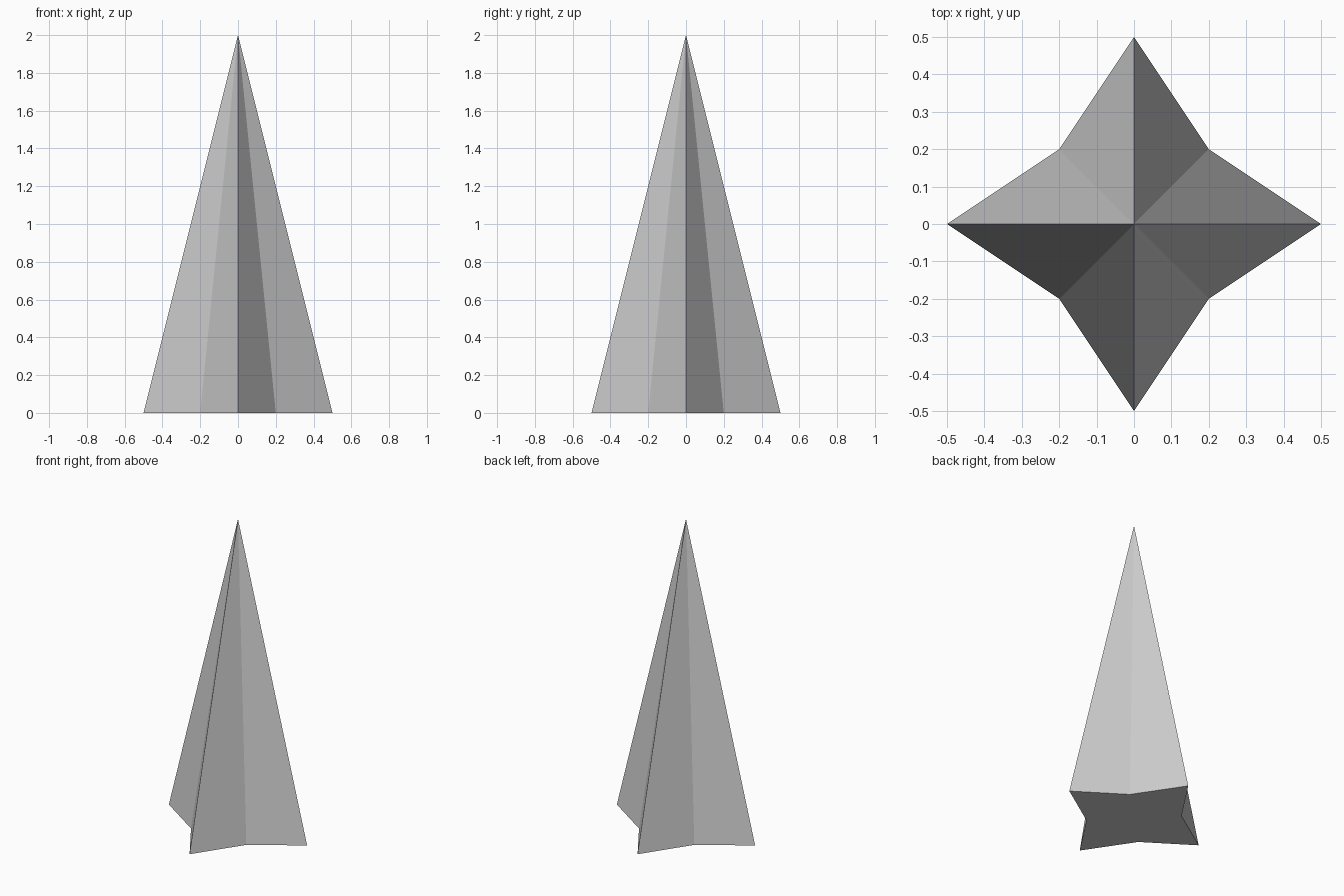
import bpy, bmesh
from math import sin, cos, pi, sqrt

if "Cube" in bpy.data.objects:
    bpy.data.objects.remove(bpy.data.objects["Cube"])

TIP, NOTCH, HEIGHT = 0.5, 0.2 * sqrt(2), 2.0

bm = bmesh.new()

# four-pointed star base, alternating tips and notches
ring = []
for i in range(8):
    r = TIP if i % 2 == 0 else NOTCH
    a = i * pi / 4
    ring.append(bm.verts.new((r * cos(a), r * sin(a), 0)))
bm.faces.new(ring[::-1])

# sides rising to the apex
apex = bm.verts.new((0, 0, HEIGHT))
for i in range(8):
    bm.faces.new((ring[i], ring[(i + 1) % 8], apex))

mesh = bpy.data.meshes.new("star_spike")
bm.to_mesh(mesh)
bm.free()
bpy.context.collection.objects.link(bpy.data.objects.new("star_spike", mesh))
